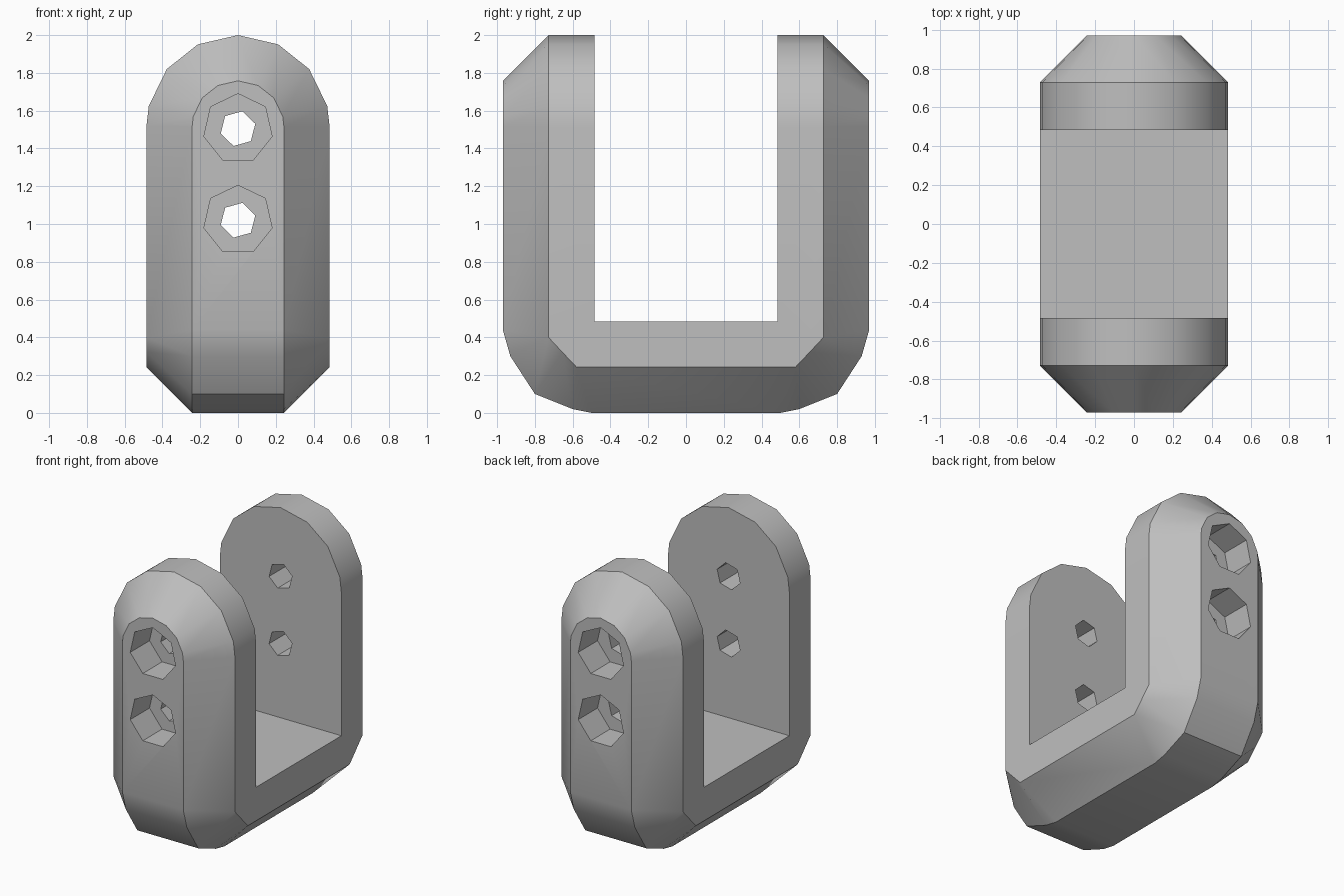
import bpy, bmesh
from math import sin, cos, pi, radians

cube = bpy.data.objects.get("Cube")
if cube:
    bpy.data.objects.remove(cube)

W, C, OUT, MID = 0.485, 0.243, 0.97, 0.728   # half width, flat half width, depths
TOP = 1.515                                  # centre height of the rounded ends

grey = bpy.data.materials.new("plain grey")
grey.use_nodes = True
colour = (0.52, 0.52, 0.52, 1)
grey.diffuse_color = colour
grey.node_tree.nodes["Principled BSDF"].inputs["Base Color"].default_value = colour


def ring(inner, mid, outer, w=W, c=C):
    """Cross-section with two chamfered outer corners; pairs are (y, z)."""
    half = [(w, *inner), (w, *mid), (c, *outer)]
    return half + [(-x, y, z) for x, y, z in reversed(half)]


# Front half of the U: rounded arm end, then the outer corner bend
rings = []
for deg in (90, 64, 39, 13, 0):
    s, k = sin(radians(deg)), cos(radians(deg))
    z = TOP + W * s
    rings.append(ring((-W, z), (-MID, z), (-OUT, TOP + C * s), W * k, C * k))
bend = [((-MID, 0.40), (-OUT, 0.44)),
        ((-MID, 0.40), (-0.93, 0.30)),
        ((-0.655, 0.322), (-0.80, 0.10)),
        ((-0.58, 0.243), (-0.60, 0.02)),
        ((-0.58, 0.243), (-0.50, 0.0))]
rings += [ring((-W, W), mid, outer) for mid, outer in bend]
# Mirror to the back arm
rings += [[(x, -y, z) for x, y, z in r] for r in reversed(rings)]

bm = bmesh.new()
loops = [[bm.verts.new(p) for p in r] for r in rings]
for a, b in zip(loops, loops[1:]):
    for i in range(len(a)):
        j = (i + 1) % len(a)
        bm.faces.new((a[i], a[j], b[j], b[i]))
bmesh.ops.remove_doubles(bm, verts=bm.verts, dist=0.0005)
bmesh.ops.dissolve_limit(bm, angle_limit=radians(0.5), verts=bm.verts, edges=bm.edges)
bmesh.ops.recalc_face_normals(bm, faces=bm.faces)
mesh = bpy.data.meshes.new("u_bracket")
bm.to_mesh(mesh)
bm.free()
bracket = bpy.data.objects.new("u_bracket", mesh)
bpy.context.collection.objects.link(bracket)
mesh.materials.append(grey)


def drill(name, sides, radius, y, z, depth, turn):
    """Cut a faceted hole along y out of the bracket."""
    bpy.ops.mesh.primitive_cylinder_add(vertices=sides, radius=radius, depth=depth,
                                        location=(0, y, z), rotation=(pi / 2, turn, 0))
    cutter = bpy.context.object
    cutter.name = name
    cutter.hide_render = True
    mod = bracket.modifiers.new(name, 'BOOLEAN')
    mod.operation = 'DIFFERENCE'
    mod.solver = 'EXACT'
    mod.object = cutter
    bpy.context.view_layer.objects.active = bracket
    bpy.ops.object.modifier_apply(modifier=name)
    bpy.data.objects.remove(cutter)


# Bolt holes through both arms, with wide recesses on the outer faces
for label, z in (("lower", 1.02), ("upper", 1.505)):
    drill(label + "_bolt_hole", 6, 0.095, 0, z, 2.4, 0.25)
    for side, sign in (("front", -1), ("back", 1)):
        drill(f"{label}_{side}_recess", 7, 0.185, sign * OUT, z, 0.44, 0)

# Soft shading on shallow bends, crisp edges elsewhere
bpy.ops.object.select_all(action='DESELECT')
bracket.select_set(True)
bpy.context.view_layer.objects.active = bracket
bpy.ops.object.shade_smooth_by_angle(angle=radians(30))
